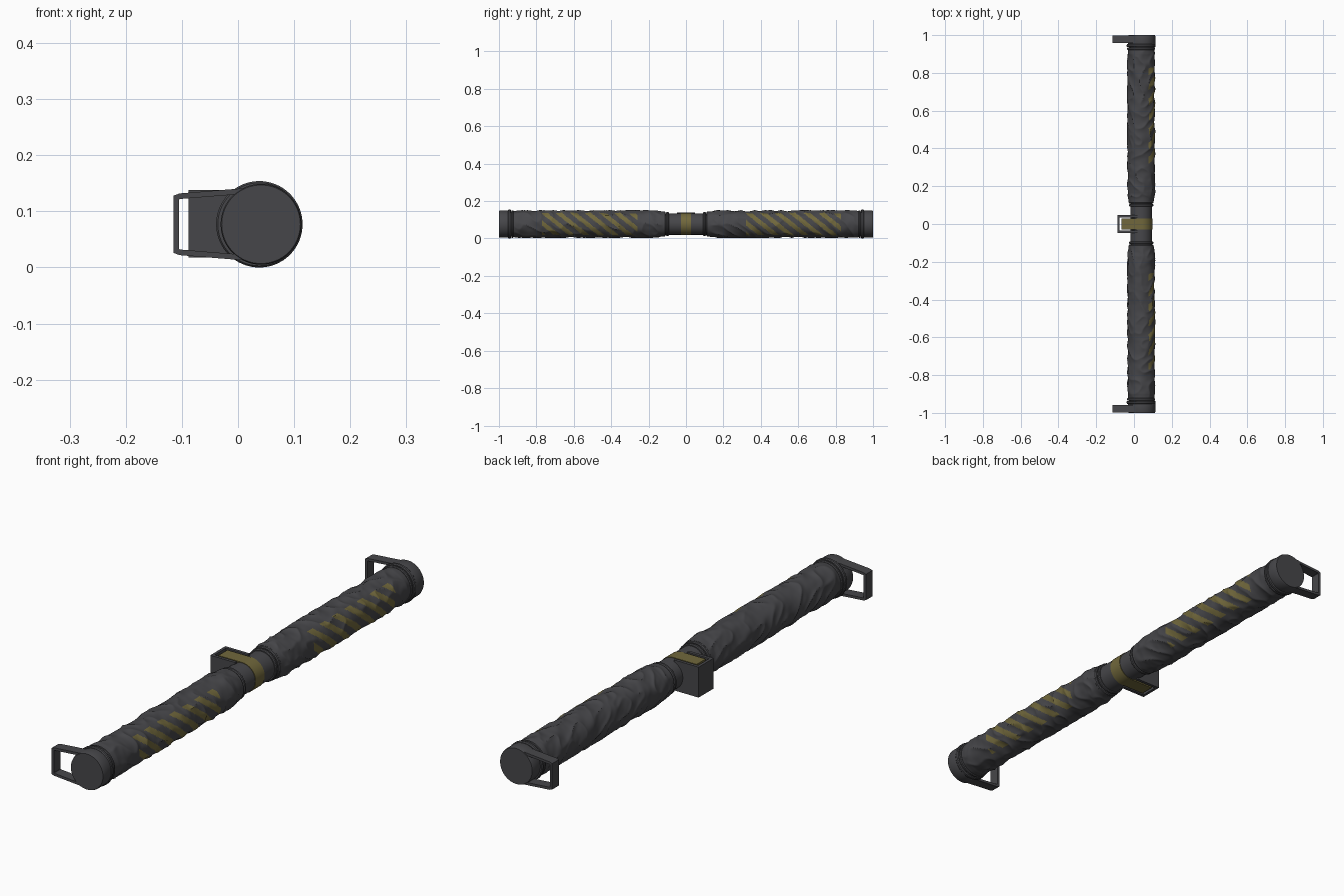
import bpy, bmesh, math
from mathutils import Vector, noise

if "Cube" in bpy.data.objects:
    bpy.data.objects.remove(bpy.data.objects["Cube"])

CX, CZ = 0.038, 0.077      # axis of the long rod


def material(name, col):
    m = bpy.data.materials.new(name)
    m.diffuse_color = (*col, 1)
    m.use_nodes = True
    m.node_tree.nodes["Principled BSDF"].inputs["Base Color"].default_value = m.diffuse_color
    return m


GREY = material("charcoal", (0.062, 0.062, 0.068))
YELLOW = material("dull_yellow", (0.165, 0.138, 0.045))


def finish(name, bm, mats, smooth=True):
    bmesh.ops.recalc_face_normals(bm, faces=bm.faces[:])
    me = bpy.data.meshes.new(name)
    bm.to_mesh(me)
    bm.free()
    for m in mats:
        me.materials.append(m)
    ob = bpy.data.objects.new(name, me)
    bpy.context.collection.objects.link(ob)
    if smooth:
        bpy.ops.object.select_all(action='DESELECT')
        ob.select_set(True)
        bpy.context.view_layer.objects.active = ob
        bpy.ops.object.shade_smooth_by_angle(angle=math.radians(35))
    return ob


def lathe(bm, profile, n=64, cx=CX, bump=None):
    """Rings of (y, radius) around the rod axis, closed at both ends."""
    rings = []
    for y, r in profile:
        ring = []
        for i in range(n):
            a = 2 * math.pi * i / n
            rr = r + (bump(y, a) if bump else 0)
            ring.append(bm.verts.new((cx + rr * math.cos(a), y, CZ + rr * math.sin(a))))
        rings.append(ring)
    for p, q in zip(rings, rings[1:]):
        for i in range(n):
            j = (i + 1) % n
            bm.faces.new((p[i], p[j], q[j], q[i]))
    bm.faces.new(rings[0])
    bm.faces.new(rings[-1])


def u_frame(name, outer, inner, to3d, lo, hi):
    """Open loop of flat bars between an outer and an inner outline."""
    bm = bmesh.new()
    rows = [[bm.verts.new(to3d(p, q, h)) for p, q in pts]
            for pts, h in ((outer, lo), (outer, hi), (inner, hi), (inner, lo))]
    for k in range(4):
        a, b = rows[k], rows[(k + 1) % 4]
        for i in range(len(a) - 1):
            bm.faces.new((a[i], a[i + 1], b[i + 1], b[i]))
    for e in (0, -1):
        bm.faces.new([r[e] for r in rows])
    return finish(name, bm, [GREY], smooth=False)


# wrinkled cloth sleeves with diagonal painted stripes on the +x side
def wrinkle(y, a):
    c, s = math.cos(a), math.sin(a)
    v = Vector((c * 1.1 + 3, y * 14 + s * 0.9, s * 1.1))
    fold = 1 - abs(noise.noise(v))
    fine = noise.noise(Vector((c * 2 + y * 5, y * 34, s * 2)))
    fade = min(1, (0.93 - abs(y)) / 0.04, (abs(y) - 0.12) / 0.03)
    return max(0, fade) * (0.0065 * (fold ** 3 - 0.65) + 0.0015 * fine)


def sleeve(name, side, lo, hi):
    bm = bmesh.new()
    prof = []
    for i in range(281):
        y = 0.12 + 0.81 * i / 280
        r = 0.0725
        r -= 0.006 * max(0, 1 - (y - 0.12) / 0.05)
        r -= 0.004 * max(0, 1 - (0.93 - y) / 0.03)
        prof.append((side * y, r))
    lathe(bm, prof, 96, bump=wrinkle)
    for f in bm.faces:
        c = f.calc_center_median()
        ang = math.atan2(c.z - CZ, c.x - CX)
        s = (c.y + 1.25 * (c.z - CZ)) / 0.078
        if len(f.verts) == 4 and abs(ang) < 0.98 and lo < c.y < hi and s % 1 < 0.46:
            f.material_index = 1
    finish(name, bm, [GREY, YELLOW])


sleeve("sleeve_front", -1, -0.77, -0.26)
sleeve("sleeve_back", 1, 0.32, 0.83)

# slim centre shaft
bm = bmesh.new()
lathe(bm, [(-0.13, 0.057), (0.13, 0.057)])
finish("centre_shaft", bm, [GREY])


def ring_profile(start, width, radius, s):
    b = width * 0.25
    return [(s * start, radius - 0.008), (s * start, radius - 0.003), (s * (start + b), radius),
            (s * (start + width - b), radius), (s * (start + width), radius - 0.003),
            (s * (start + width), radius - 0.008)]


for s, side in ((-1, "front"), (1, "back")):
    # piping rings beside the centre and the end
    for k, (y, w, r) in enumerate(((0.092, 0.014, 0.064), (0.109, 0.016, 0.066),
                                   (0.922, 0.012, 0.074), (0.936, 0.016, 0.077))):
        bm = bmesh.new()
        lathe(bm, ring_profile(y, w, r, s))
        finish(f"ring_{side}_{k + 1}", bm, [GREY])
    # end cap
    bm = bmesh.new()
    lathe(bm, [(s * 0.93, 0.066), (s * 0.952, 0.072), (s * 0.995, 0.072), (s * 1.0, 0.070)], cx=0.041)
    finish(f"end_cap_{side}", bm, [GREY])
    # square carrying loop on the end
    outer = [(0.02, 0.142), (-0.104, 0.132), (-0.115, 0.128), (-0.115, 0.026), (-0.104, 0.022), (0.02, 0.012)]
    inner = [(0.02, 0.132), (-0.104, 0.122), (-0.105, 0.121), (-0.105, 0.033), (-0.104, 0.032), (0.02, 0.022)]
    u_frame(f"end_loop_{side}", outer, inner, lambda x, z, y: (x, y, z), s * 0.957, s * 0.998)

# box frame around the centre strap
u_frame("centre_frame",
        [(0.02, 0.047), (-0.088, 0.047), (-0.088, -0.047), (0.02, -0.047)],
        [(0.02, 0.035), (-0.077, 0.035), (-0.077, -0.035), (0.02, -0.035)],
        lambda x, y, z: (x, y, z), 0.018, 0.138)

# yellow strap: half round over the shaft, running back into the frame
bm = bmesh.new()
outline = [(-0.066, CZ - 0.059)]
for i in range(33):
    a = -math.pi / 2 + math.pi * i / 32
    outline.append((CX + 0.059 * math.cos(a), CZ + 0.059 * math.sin(a)))
outline.append((-0.066, CZ + 0.059))
f = bm.faces.new([bm.verts.new((x, -0.028, z)) for x, z in outline])
ext = bmesh.ops.extrude_face_region(bm, geom=[f])
bmesh.ops.translate(bm, vec=(0, 0.056, 0), verts=[v for v in ext["geom"] if isinstance(v, bmesh.types.BMVert)])
finish("centre_strap", bm, [YELLOW])
